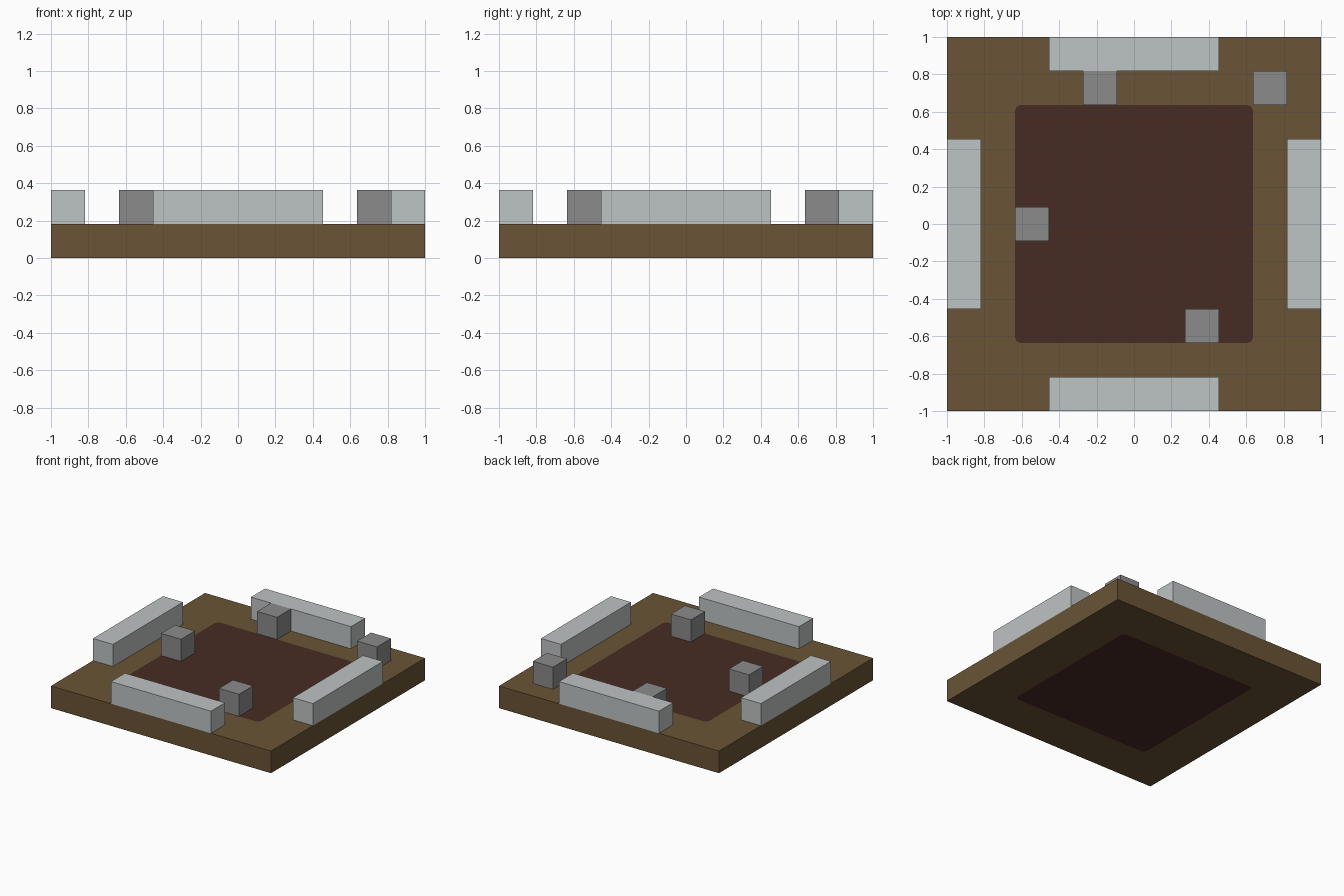
import bpy
import bmesh
from math import cos, sin, pi
from mathutils import Vector

cube = bpy.data.objects.get("Cube")
if cube:
    bpy.data.objects.remove(cube, do_unlink=True)

U = 2 / 11  # one block; the board is eleven blocks wide


def material(name, rgb):
    linear = [((c / 255 + 0.055) / 1.055) ** 2.4 for c in rgb]
    mat = bpy.data.materials.new(name)
    mat.use_nodes = True
    mat.diffuse_color = (*linear, 1)
    mat.node_tree.nodes["Principled BSDF"].inputs["Base Color"].default_value = (*linear, 1)
    return mat


earth = material("earth brown", (106, 84, 54))
soil = material("dark soil", (71, 43, 35))
pale_stone = material("pale stone", (190, 195, 195))
grey_stone = material("grey stone", (139, 139, 139))


def add_object(name, bm, *mats):
    bmesh.ops.recalc_face_normals(bm, faces=bm.faces[:])
    mesh = bpy.data.meshes.new(name)
    bm.to_mesh(mesh)
    bm.free()
    for mat in mats:
        mesh.materials.append(mat)
    obj = bpy.data.objects.new(name, mesh)
    bpy.context.collection.objects.link(obj)
    return obj


def block(name, x, y, width, depth, mat):
    """Box one unit high standing on the board, placed in block units."""
    bm = bmesh.new()
    bmesh.ops.create_cube(bm, size=1)
    for v in bm.verts:
        v.co = Vector((x + v.co.x * width, y + v.co.y * depth, 1.5 + v.co.z)) * U
    return add_object(name, bm, mat)


def ground_board():
    """Square slab with a rounded soil square cut into its top and bottom faces."""
    half, radius, steps = 3.5 * U, 0.035, 5
    bm = bmesh.new()
    corners, arcs = [], []
    for i, (sx, sy) in enumerate([(1, 1), (-1, 1), (-1, -1), (1, -1)]):
        corners.append(bm.verts.new((sx, sy, 0)))
        angles = [(i + k / steps) * pi / 2 for k in range(steps + 1)]
        arcs.append([bm.verts.new((sx * (half - radius) + radius * cos(a),
                                   sy * (half - radius) + radius * sin(a), 0))
                     for a in angles])
    # Brown border
    for i in range(4):
        j = (i + 1) % 4
        for a, b in zip(arcs[i], arcs[i][1:]):
            bm.faces.new((corners[i], b, a))
        bm.faces.new((corners[i], corners[j], arcs[j][0], arcs[i][-1]))
    # Soil centre
    bm.faces.new([v for arc in arcs for v in arc]).material_index = 1
    # Thickness
    result = bmesh.ops.extrude_face_region(bm, geom=bm.faces[:], use_keep_orig=True)
    top = [g for g in result["geom"] if isinstance(g, bmesh.types.BMVert)]
    bmesh.ops.translate(bm, verts=top, vec=(0, 0, U))
    return add_object("ground_board", bm, earth, soil)


ground_board()

# Long walls at the middle of each edge
for side, s in (("front", -1), ("back", 1)):
    block(side + "_wall", 0, 5 * s, 5, 1, pale_stone)
for side, s in (("right", -1), ("left", 1)):
    block(side + "_wall", 5 * s, 0, 1, 5, pale_stone)

# Loose stone blocks
for name, x, y in (("back", -1, 4), ("corner", 4, 4), ("side", -3, 0), ("front", 2, -3)):
    block(name + "_stone_block", x, y, 1, 1, grey_stone)
